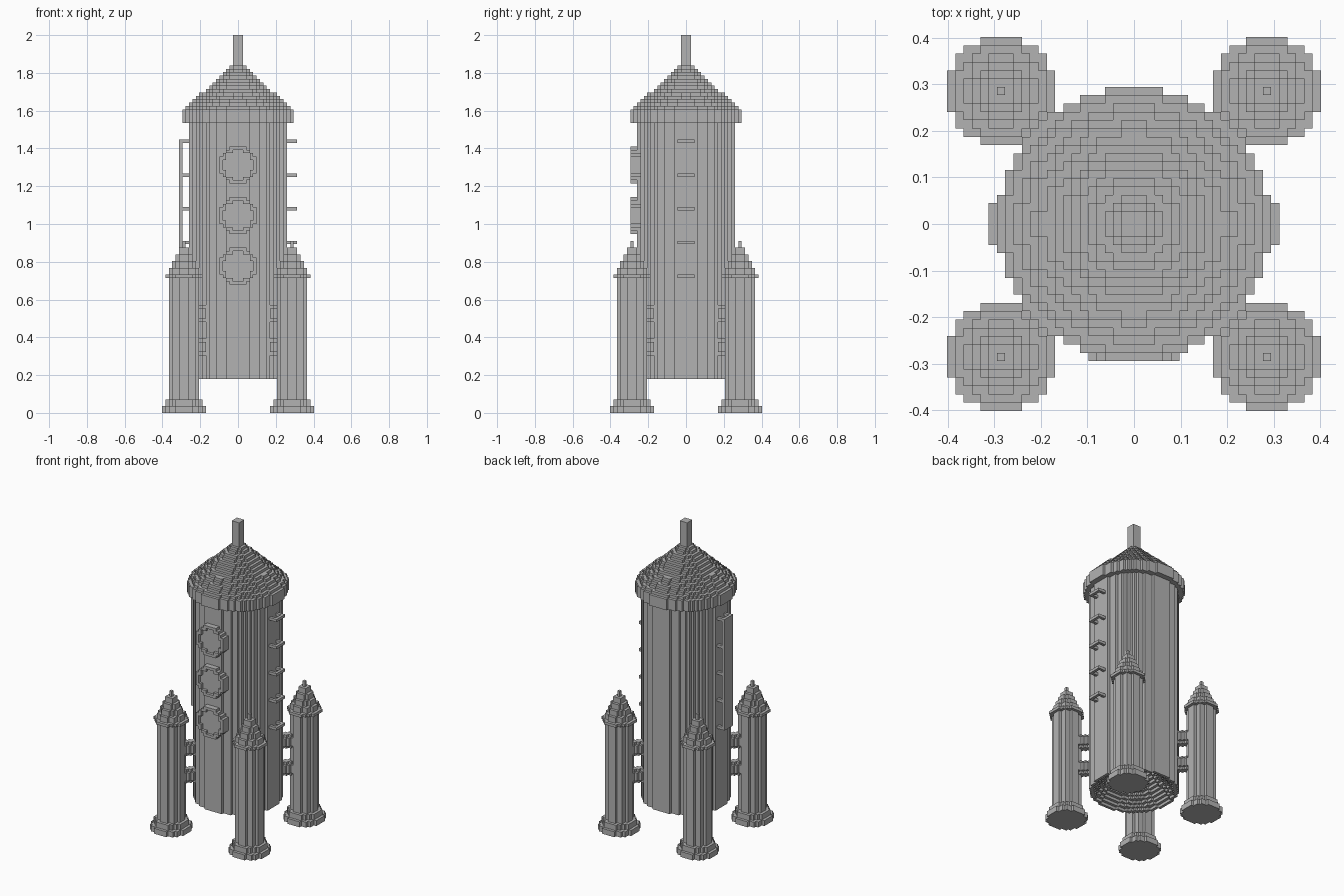
import bpy, bmesh
from math import hypot, pi
from mathutils import Matrix

V = 1 / 56  # size of one block

cube = bpy.data.objects.get("Cube")
if cube:
    bpy.data.objects.remove(cube)

grey = bpy.data.materials.new("plain_grey")
grey.use_nodes = True
colour = (0.45, 0.45, 0.45, 1)
grey.diffuse_color = colour
grey.node_tree.nodes["Principled BSDF"].inputs["Base Color"].default_value = colour


def disc(radius, hole=-1.0):
    """Blocks whose centres lie within a circle, with an optional hole."""
    n = int(radius) + 1
    return {(x, y) for x in range(-n, n + 1) for y in range(-n, n + 1)
            if hole < hypot(x, y) <= radius}


def rect(x0, x1, y0, y1):
    return {(x, y) for x in range(x0, x1 + 1) for y in range(y0, y1 + 1)}


def slab(bm, cells, z0, z1):
    """Extrude a set of blocks: row strips for the caps, walls on the outline."""
    def quad(*points):
        bm.faces.new([bm.verts.new(p) for p in points])

    for x, y in cells:
        l, r, f, b = x - .5, x + .5, y - .5, y + .5
        if (x - 1, y) not in cells:
            quad((l, b, z0), (l, f, z0), (l, f, z1), (l, b, z1))
            end = x
            while (end + 1, y) in cells:
                end += 1
            e = end + .5
            quad((l, f, z1), (e, f, z1), (e, b, z1), (l, b, z1))
            quad((l, b, z0), (e, b, z0), (e, f, z0), (l, f, z0))
        if (x + 1, y) not in cells:
            quad((r, f, z0), (r, b, z0), (r, b, z1), (r, f, z1))
        if (x, y - 1) not in cells:
            quad((l, f, z0), (r, f, z0), (r, f, z1), (l, f, z1))
        if (x, y + 1) not in cells:
            quad((r, b, z0), (l, b, z0), (l, b, z1), (r, b, z1))


def part(name, slabs, matrix=Matrix()):
    bm = bmesh.new()
    for s in slabs:
        slab(bm, *s)
    bmesh.ops.remove_doubles(bm, verts=bm.verts, dist=0.01)
    bm.transform(Matrix.Scale(V, 4) @ matrix)
    mesh = bpy.data.meshes.new(name)
    bm.to_mesh(mesh)
    bm.free()
    mesh.materials.append(grey)
    obj = bpy.data.objects.new(name, mesh)
    bpy.context.collection.objects.link(obj)


# Hull with a stepped hollow underneath
HULL = 14.45
hollow = [(disc(HULL, 13.45 - k), 10 + k, 11 + k) for k in range(13)]
part("hull", hollow + [(disc(HULL), 23, 86)])

# Nose: rim, stepped cone and mast
cone = [(disc(16.45 - k * 14 / 13), 89 + k, 90 + k) for k in range(1, 14)]
part("nose_cone", [(disc(16.45), 86, 90)] + cone)
part("mast", [(disc(1.45), 103, 112)])

# Portholes on the front: raised ring around a recessed pane
for i, level in enumerate((43.5, 58.5, 73.5)):
    place = Matrix.Translation((0, 0, level)) @ Matrix.Rotation(pi / 2, 4, "X")
    part(f"porthole_ring_{i + 1}", [(disc(5.45, 4.45), 12.5, 16.5)], place)
    part(f"porthole_pane_{i + 1}", [(disc(4.45), 12.5, 15.5)], place)

# Handles on both sides, and a long plate across those on the right
handle = rect(14, 17, -2, 2) - rect(14, 16, -1, 1)
for side, name in ((1, "left"), (-1, "right")):
    cells = {(side * x, y) for x, y in handle}
    for i in range(5):
        part(f"{name}_handle_{i + 1}", [(cells, 40 + 10 * i, 41 + 10 * i)])
part("side_plate", [(rect(-17, -17, -2, 2), 40, 81)])

# Four boosters with their struts
BOOSTER = [(6, 0, 2), (5, 2, 4), (4, 4, 40), (5, 40, 41), (4, 41, 43),
           (3, 43, 45), (2, 45, 47), (1, 47, 49), (0, 49, 51)]
for sx, xname in ((1, "left"), (-1, "right")):
    for sy, yname in ((-1, "front"), (1, "back")):
        name = f"{yname}_{xname}"
        part(f"{name}_booster",
             [(disc(r + .45), a, b) for r, a, b in BOOSTER],
             Matrix.Translation((16 * sx, 16 * sy, 0)))
        for level, word in ((17, "lower"), (27, "upper")):
            thick, thin = ({(sx * x, sy * y) for x, y in rect(8, 14, 8, 14)
                            if abs(x - y) <= w} for w in (2, 1))
            part(f"{name}_{word}_strut",
                 [(thin, level, level + 1), (thick, level + 1, level + 4),
                  (thin, level + 4, level + 5)])
